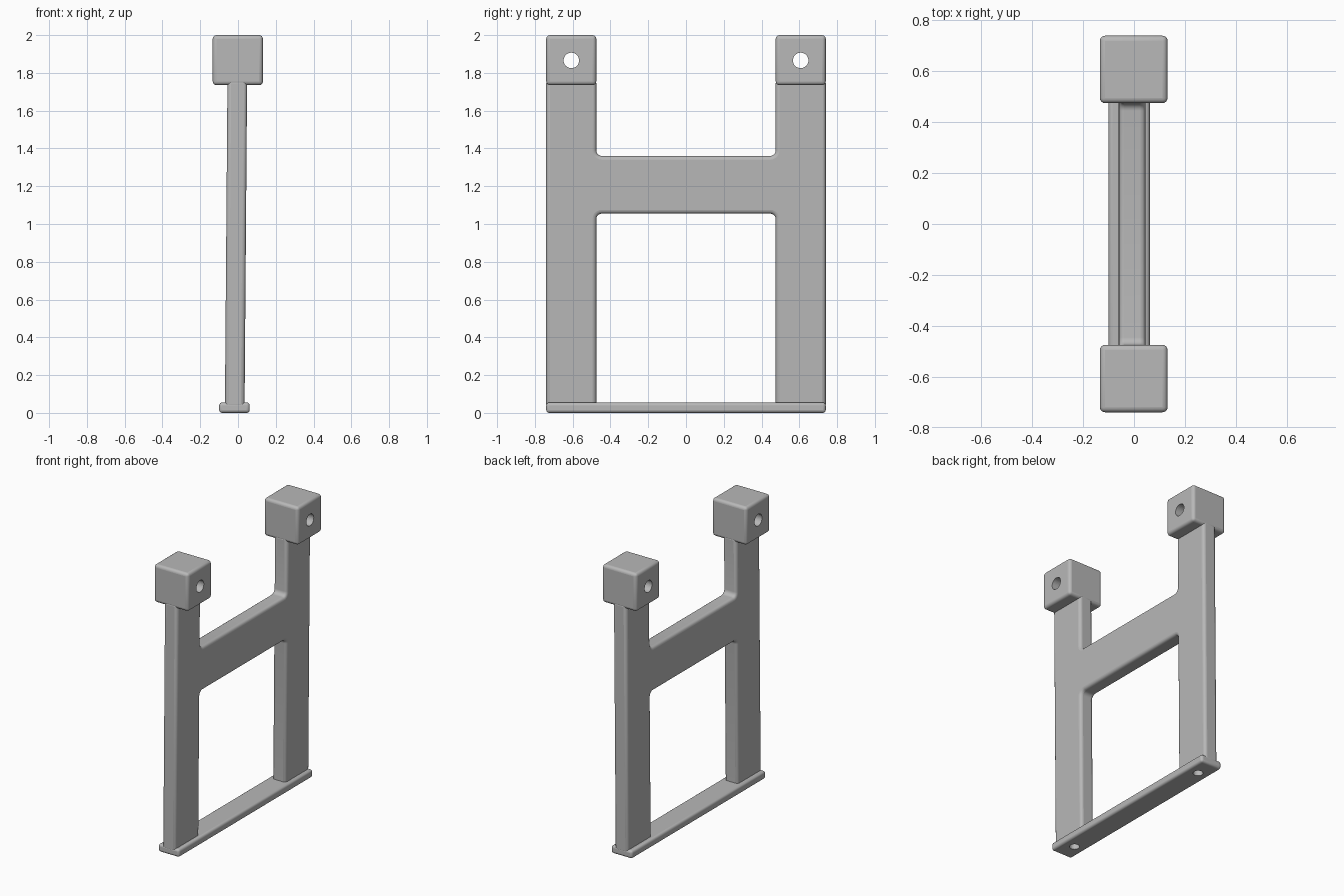
import bpy, bmesh, math
from mathutils import Matrix, Vector

default = bpy.data.objects.get("Cube")
if default:
    bpy.data.objects.remove(default)

grey = bpy.data.materials.new("plain grey")
grey.use_nodes = True
grey.diffuse_color = (0.48, 0.48, 0.48, 1)
grey.node_tree.nodes["Principled BSDF"].inputs["Base Color"].default_value = (0.48, 0.48, 0.48, 1)

LEAN = 0.0078      # sideways drift of the frame per unit of height
OUT, INN = 0.74, 0.475   # outer and inner faces of the posts
HOLE_Y = 0.607


def add(name, bm):
    bmesh.ops.recalc_face_normals(bm, faces=bm.faces)
    mesh = bpy.data.meshes.new(name)
    bm.to_mesh(mesh)
    bm.free()
    mesh.materials.append(grey)
    ob = bpy.data.objects.new(name, mesh)
    bpy.context.collection.objects.link(ob)
    return ob


def box(name, lo, hi):
    lo, hi = Vector(lo), Vector(hi)
    bm = bmesh.new()
    bmesh.ops.create_cube(bm, size=1, matrix=Matrix.Translation((lo + hi) / 2)
                          @ Matrix.Diagonal((*(hi - lo), 1)))
    return add(name, bm)


def cutter(name, centre, radius, depth, axis):
    bm = bmesh.new()
    turn = Matrix.Rotation(math.pi / 2, 4, 'Y') if axis == 'X' else Matrix()
    bmesh.ops.create_cone(bm, cap_ends=True, segments=32, radius1=radius, radius2=radius,
                          depth=depth, matrix=Matrix.Translation(centre) @ turn)
    ob = add(name, bm)
    ob.hide_render = True
    ob.hide_set(True)
    ob.display_type = 'WIRE'
    return ob


def finish(ob, width, cutters):
    # Rounded edges, then drilled holes
    bev = ob.modifiers.new("rounding", 'BEVEL')
    bev.width, bev.segments = width, 4
    bev.limit_method, bev.angle_limit = 'ANGLE', math.radians(40)
    for c in cutters:
        cut = ob.modifiers.new("hole", 'BOOLEAN')
        cut.operation, cut.object, cut.solver = 'DIFFERENCE', c, 'EXACT'
    bpy.ops.object.select_all(action='DESELECT')
    ob.select_set(True)
    bpy.context.view_layer.objects.active = ob
    bpy.ops.object.shade_smooth_by_angle(angle=math.radians(35))


def fillet(y, z, start, r=0.03):
    # Quarter arc turning clockwise into an inner corner
    return [(y + r * math.cos(math.radians(start - a)), z + r * math.sin(math.radians(start - a)))
            for a in (0, 18, 36, 54, 72, 90)]


# H-shaped frame: right half of the outline, then its mirror
low, high, base, top, r = 1.055, 1.36, 0.025, 1.765, 0.03
half = fillet(INN - r, low - r, 90) + [(INN, base), (OUT, base), (OUT, top), (INN, top)]
half += fillet(INN - r, high + r, 0)
outline = half + [(-y, z) for y, z in reversed(half)]
bm = bmesh.new()
face = bm.faces.new([bm.verts.new((-0.0695 + LEAN * z, y, z)) for y, z in outline])
ext = bmesh.ops.extrude_face_region(bm, geom=[face])
bmesh.ops.translate(bm, vec=(0.104, 0, 0),
                    verts=[v for v in ext["geom"] if isinstance(v, bmesh.types.BMVert)])
frame = add("frame", bm)

# Foot bar with a screw hole under each post
foot = box("foot_bar", (-0.10, -OUT, 0), (0.062, OUT, 0.055))
screws = [cutter(f"screw_hole_{n}", (-0.019, s * HOLE_Y, 0.05), 0.032, 0.3, 'Z')
          for n, s in (("front", -1), ("back", 1))]
finish(frame, 0.02, screws)
finish(foot, 0.016, screws)

# Square heads with a cross hole each
for n, s in (("front", -1), ("back", 1)):
    ys = sorted((s * INN, s * OUT))
    head = box(f"{n}_head", (-0.134, ys[0], 1.735), (0.132, ys[1], 2.0))
    pin = cutter(f"{n}_pin_hole", (0, s * HOLE_Y, 1.866), 0.041, 0.6, 'X')
    finish(head, 0.02, [pin])
    # Posts end inside the heads, clear of the pin holes
